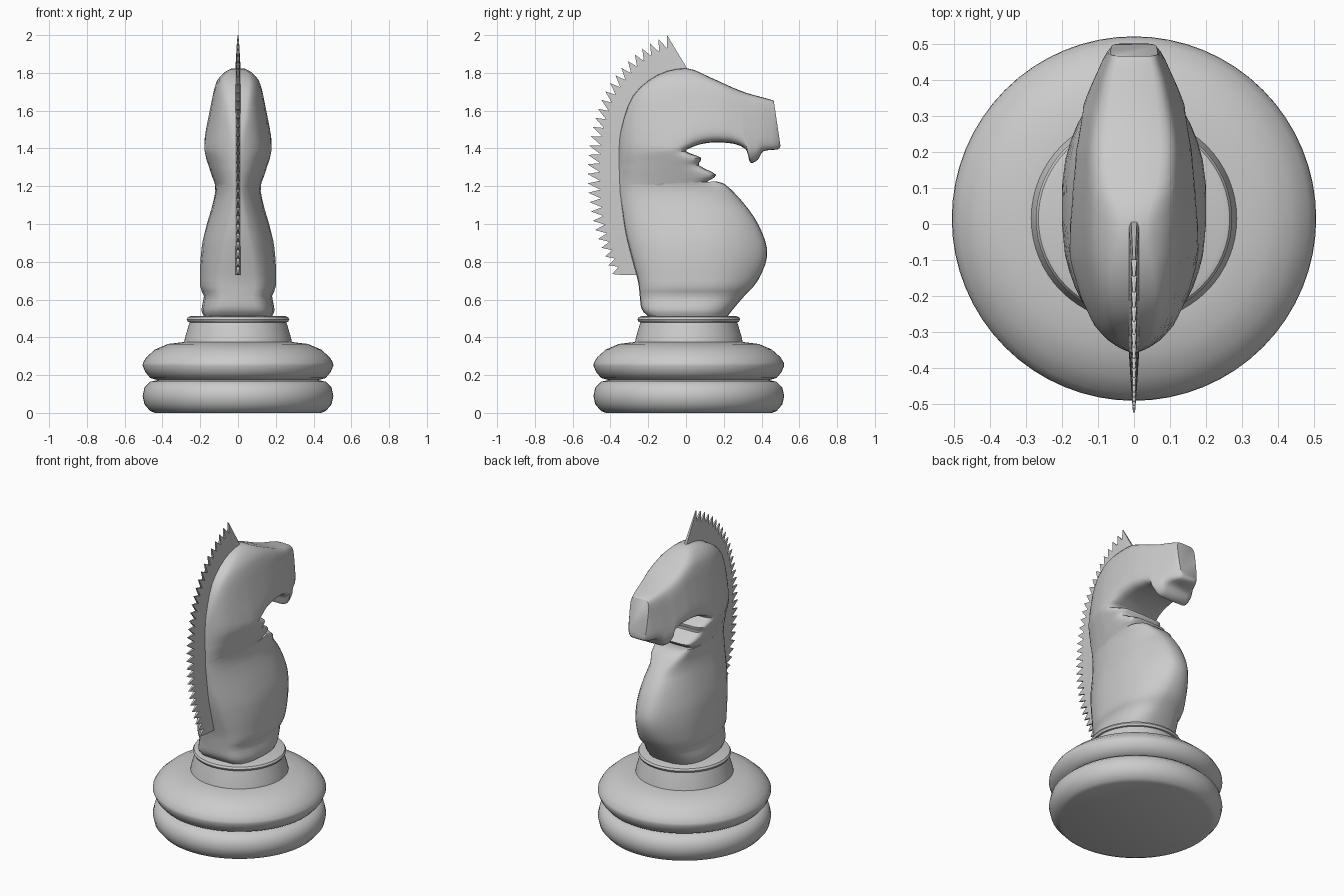
import bpy, bmesh, math

if "Cube" in bpy.data.objects:
    bpy.data.objects.remove(bpy.data.objects["Cube"])

CY = 0.015  # axis of the turned base


def finish(name, bm, angle=40):
    bmesh.ops.recalc_face_normals(bm, faces=bm.faces)
    me = bpy.data.meshes.new(name)
    bm.to_mesh(me)
    bm.free()
    ob = bpy.data.objects.new(name, me)
    bpy.context.collection.objects.link(ob)
    bpy.ops.object.select_all(action='DESELECT')
    ob.select_set(True)
    bpy.context.view_layer.objects.active = ob
    bpy.ops.object.shade_smooth_by_angle(angle=math.radians(angle))
    return ob


def loft(bm, rings):
    """Skin closed rings of equal length and cap both ends."""
    vr = [[bm.verts.new(p) for p in r] for r in rings]
    n = len(vr[0])
    for a, b in zip(vr, vr[1:]):
        for i in range(n):
            j = (i + 1) % n
            bm.faces.new((a[i], a[j], b[j], b[i]))
    bm.faces.new(vr[0])
    bm.faces.new(vr[-1])


def turned(name, profile, n=64):
    bm = bmesh.new()
    loft(bm, [[(r * math.cos(math.tau * i / n), CY + r * math.sin(math.tau * i / n), z)
               for i in range(n)] for r, z in profile])
    return finish(name, bm)


def lerp_table(tab, v):
    if v <= tab[0][0]:
        return tab[0][1]
    for (a, fa), (b, fb) in zip(tab, tab[1:]):
        if v <= b:
            return fa + (fb - fa) * (v - a) / (b - a)
    return tab[-1][1]


def catmull(pts, steps):
    out = []
    for i in range(len(pts) - 1):
        p0, p1, p2, p3 = (pts[max(0, min(len(pts) - 1, i + k))] for k in (-1, 0, 1, 2))
        for s in range(steps):
            t = s / steps
            out.append(tuple(0.5 * (2 * b + (c - a) * t + (2 * a - 5 * b + 4 * c - d) * t * t
                                    + (3 * b - a - 3 * c + d) * t ** 3)
                             for a, b, c, d in zip(p0, p1, p2, p3)))
    return out + [pts[-1]]


def resample(pts, n):
    pts = catmull(pts, 8)
    acc = [0]
    for a, b in zip(pts, pts[1:]):
        acc.append(acc[-1] + math.dist(a, b))
    ys = [(l, p[0]) for l, p in zip(acc, pts)]
    zs = [(l, p[1]) for l, p in zip(acc, pts)]
    return [(lerp_table(ys, acc[-1] * i / (n - 1)), lerp_table(zs, acc[-1] * i / (n - 1)))
            for i in range(n)]


# Turned base: two discs, a tapered collar and a thin ring
turned("lower_disc", [(.44, 0), (.465, .01), (.495, .045), (.505, .09), (.495, .135),
                      (.465, .165), (.42, .175)])
turned("upper_disc", [(.42, .172), (.465, .185), (.49, .215), (.505, .25), (.503, .265),
                      (.485, .295), (.44, .335), (.37, .365), (.28, .376)])
turned("collar", [(.287, .365), (.28, .40), (.255, .485)])
turned("collar_ring", [(.25, .478), (.265, .482), (.272, .495), (.265, .507), (.25, .512)])

# Horse body: sections (back y, back z, front y, front z) from the base up into the head
sections = [
    (-.20, .51, .22, .51), (-.235, .55, .25, .55), (-.245, .62, .31, .62),
    (-.255, .70, .38, .70), (-.29, .83, .43, .83), (-.32, .95, .405, .95),
    (-.34, 1.08, .33, 1.08), (-.355, 1.19, .20, 1.215), (-.356, 1.21, .11, 1.22),
    (-.358, 1.24, .16, 1.26), (-.36, 1.28, .07, 1.31), (-.36, 1.31, .08, 1.35),
    (-.358, 1.36, 0, 1.385), (-.345, 1.5, .04, 1.41), (-.28, 1.68, .09, 1.425),
    (-.15, 1.79, .15, 1.432), (0, 1.825, .21, 1.43), (.12, 1.78, .27, 1.42),
    (.23, 1.73, .32, 1.39), (.29, 1.705, .34, 1.325), (.34, 1.688, .38, 1.34),
    (.38, 1.677, .41, 1.385), (.45, 1.658, .485, 1.395), (.465, 1.65, .50, 1.415)]
# Half width by height (seen from the front) and by depth (seen from the top)
width_z = [(.51, .18), (.54, .195), (.62, .18), (.66, .20), (.8, .20), (.9, .19), (1.0, .165),
           (1.1, .135), (1.17, .12), (1.21, .122), (1.3, .155), (1.39, .187), (1.46, .178),
           (1.6, .15), (1.7, .13), (1.76, .113), (1.8, .085), (1.83, .045)]
width_y = [(-.362, 0), (-.345, .05), (-.32, .085), (-.28, .12), (-.2, .16), (-.1, .19),
           (0, .2), (.1, .2), (.2, .19), (.3, .163), (.4, .125), (.47, .09), (.51, .055)]
M = 20
rings = []
for by, bz, fy, fz in catmull(sections, 3):
    side = []
    chest = bz < 1.15
    for k in range(M + 1):
        t = (1 - math.cos(math.pi * k / M)) / 2
        p = 3 if chest and t > .5 else 6
        s = max(0, 1 - abs(2 * t - 1) ** p) ** (1 / p)
        y, z = by + (fy - by) * t, bz + (fz - bz) * t
        side.append((s * lerp_table(width_z, z) * lerp_table(width_y, y) / .2, y, z))
    rings.append(side + [(-x, y, z) for x, y, z in side[-2:0:-1]])
bm = bmesh.new()
loft(bm, rings)
finish("horse_body", bm)

# Mane: thin toothed fin along the back of the neck
N = 30
tips = resample([(-.1, 2.0), (-.2, 1.95), (-.3, 1.87), (-.4, 1.75), (-.47, 1.6), (-.515, 1.4),
                 (-.52, 1.2), (-.49, 1.0), (-.45, .88), (-.39, .735)], N)
valleys = [(.005, 1.825)] + resample([(-.10, 1.93), (-.2, 1.88), (-.29, 1.80), (-.38, 1.67),
                                      (-.43, 1.53), (-.45, 1.4), (-.455, 1.2), (-.43, 1.0),
                                      (-.39, .86), (-.34, .73)], N)
roots = resample([(.01, 1.80), (-.05, 1.79), (-.17, 1.74), (-.27, 1.64), (-.33, 1.5),
                  (-.345, 1.3), (-.33, 1.1), (-.29, .9), (-.24, .73)], N + 1)
bm = bmesh.new()


def row(pts, half):
    return [[bm.verts.new((s * half, y, z)) for y, z in pts] for s in (-1, 1)]


R, V, T = row(roots, .015), row(valleys, .008), row(tips, .003)
for i in range(N):
    for s in (0, 1):
        bm.faces.new((R[s][i], R[s][i + 1], V[s][i + 1], V[s][i]))
        bm.faces.new((V[s][i], V[s][i + 1], T[s][i]))
    bm.faces.new((V[0][i], T[0][i], T[1][i], V[1][i]))
    bm.faces.new((T[0][i], V[0][i + 1], V[1][i + 1], T[1][i]))
    bm.faces.new((R[0][i], R[1][i], R[1][i + 1], R[0][i + 1]))
for i in (0, N):
    bm.faces.new((R[0][i], V[0][i], V[1][i], R[1][i]))
finish("mane", bm, 25)
